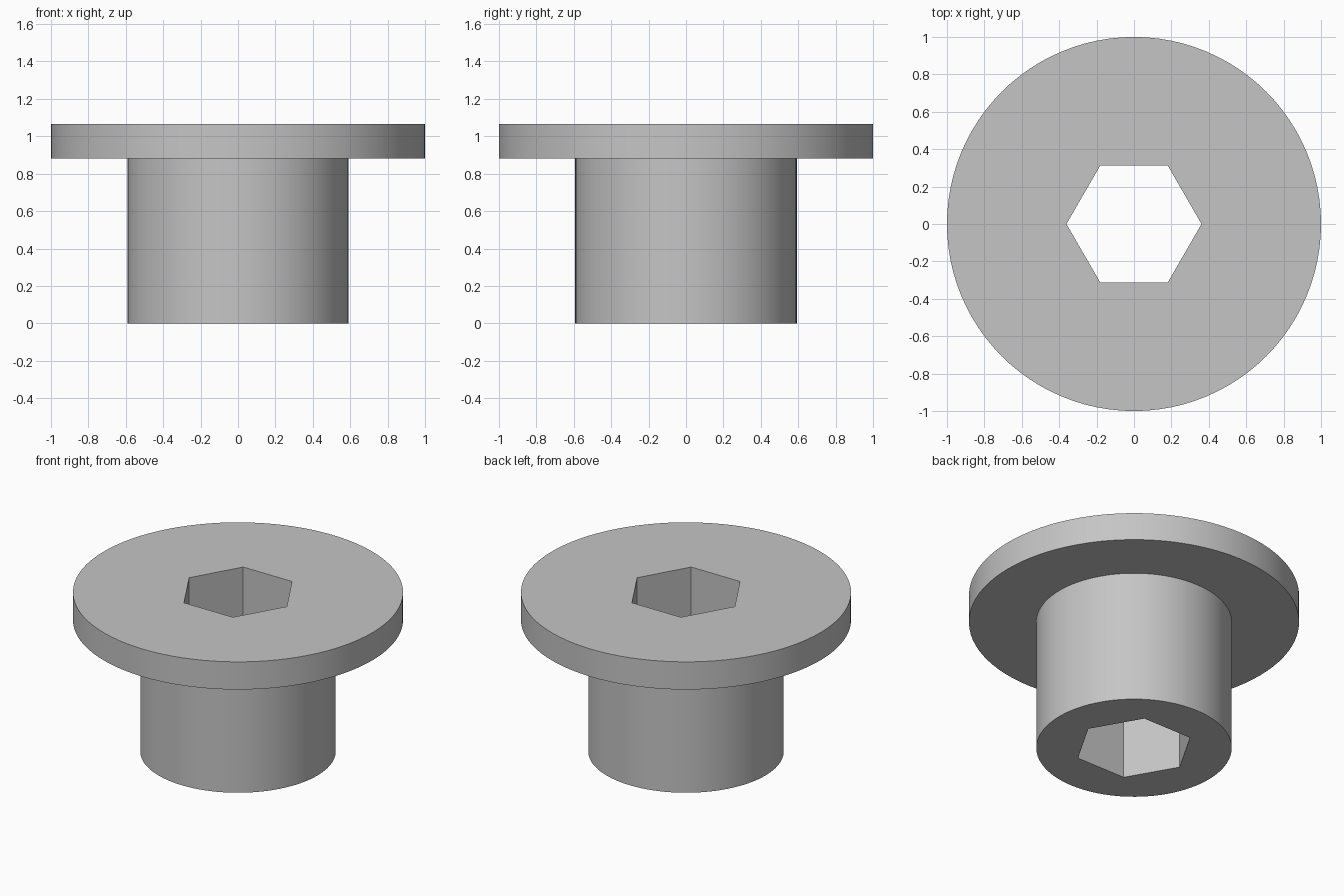
import bpy
import bmesh
from math import radians, tau
from mathutils import Vector

cube = bpy.data.objects.get("Cube")
if cube:
    bpy.data.objects.remove(cube, do_unlink=True)

SEGMENTS = 96
TOP, FLANGE_BOTTOM = 1.065, 0.88
FLANGE_R, SHANK_R, HEX_R = 1.0, 0.592, 0.361

steel = bpy.data.materials.new("grey steel")
steel.use_nodes = True
grey = (0.56, 0.56, 0.56, 1)
steel.diffuse_color = grey
steel.node_tree.nodes["Principled BSDF"].inputs["Base Color"].default_value = grey


def stacked_solid(name, sides, profile):
    """Closed solid of revolution: rings of (radius, z) from bottom to top."""
    bm = bmesh.new()
    rings = []
    for radius, z in profile:
        start = Vector((radius, 0, z))
        ring = []
        for i in range(sides):
            v = bm.verts.new(start)
            bmesh.ops.rotate(bm, verts=[v], cent=(0, 0, 0),
                             matrix=rotation(i * tau / sides))
            ring.append(v)
        rings.append(ring)
    for low, high in zip(rings, rings[1:]):
        for i in range(sides):
            j = (i + 1) % sides
            bm.faces.new((low[i], low[j], high[j], high[i]))
    bm.faces.new(reversed(rings[0]))
    bm.faces.new(rings[-1])
    bmesh.ops.recalc_face_normals(bm, faces=bm.faces)
    mesh = bpy.data.meshes.new(name)
    bm.to_mesh(mesh)
    bm.free()
    mesh.materials.append(steel)
    obj = bpy.data.objects.new(name, mesh)
    bpy.context.collection.objects.link(obj)
    return obj


def rotation(angle):
    from mathutils import Matrix
    return Matrix.Rotation(angle, 3, "Z")


# Shank and wide flange as one turned body
body = stacked_solid("flanged_bushing", SEGMENTS, [
    (SHANK_R, 0), (SHANK_R, FLANGE_BOTTOM),
    (FLANGE_R, FLANGE_BOTTOM), (FLANGE_R, TOP)])

# Hexagonal hole right through the body
cutter = stacked_solid("hex_hole_cutter", 6, [(HEX_R, -0.2), (HEX_R, TOP + 0.2)])
cutter.hide_render = True
hole = body.modifiers.new("hex hole", "BOOLEAN")
hole.operation = "DIFFERENCE"
hole.solver = "EXACT"
hole.object = cutter

bpy.ops.object.select_all(action="DESELECT")
body.select_set(True)
bpy.context.view_layer.objects.active = body
bpy.ops.object.modifier_apply(modifier=hole.name)
bpy.data.objects.remove(cutter, do_unlink=True)

# Smooth round walls with crisp rims and hex corners
bpy.ops.object.shade_smooth_by_angle(angle=radians(30))
